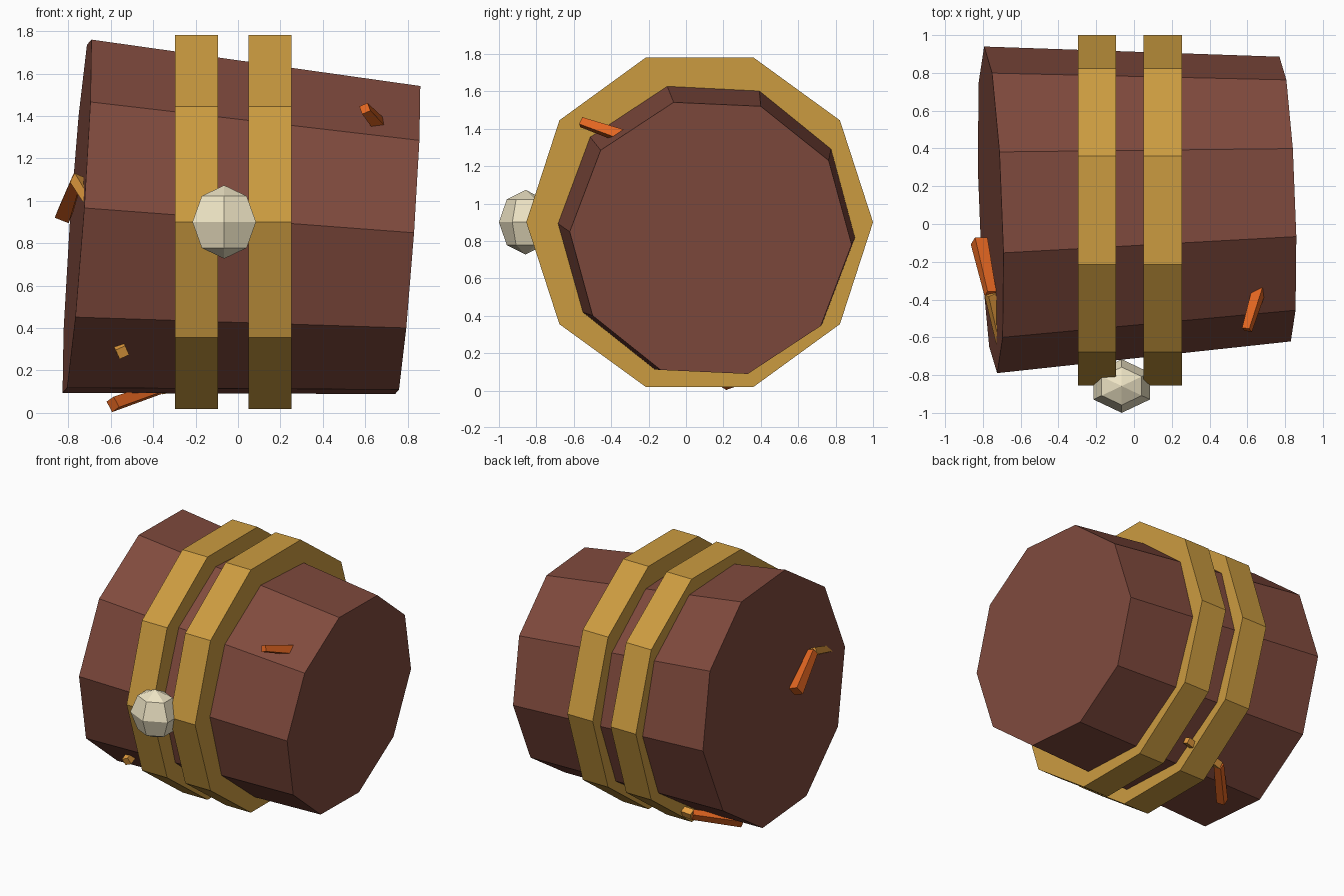
import bpy, bmesh, math
from mathutils import Vector

if "Cube" in bpy.data.objects:
    bpy.data.objects.remove(bpy.data.objects["Cube"])


def material(name, rgb):
    m = bpy.data.materials.new(name)
    m.diffuse_color = (*rgb, 1)
    m.use_nodes = True
    m.node_tree.nodes["Principled BSDF"].inputs["Base Color"].default_value = m.diffuse_color
    return m


BROWN = material("brown", (0.215, 0.068, 0.047))
GOLD = material("gold", (0.60, 0.33, 0.051))
ORANGE = material("orange", (0.75, 0.13, 0.015))
TAN = material("tan", (0.79, 0.34, 0.05))
CREAM = material("cream", (0.85, 0.77, 0.55))


def loft(name, stations, sides, mat, phase=0.0):
    """Flat-shaded solid through (centre, radius) stations on one straight axis."""
    pts = [(Vector(p), r) for p, r in stations]
    d = (pts[-1][0] - pts[0][0]).normalized()
    u = Vector((0, 0, 1)).cross(d)
    u = u.normalized() if u.length > 1e-4 else Vector((0, 1, 0))
    v = d.cross(u)
    bm = bmesh.new()
    rings = []
    for p, r in pts:
        angles = [math.radians(phase) + math.tau * i / sides for i in range(sides)]
        rings.append([bm.verts.new(p + r * (math.cos(a) * u + math.sin(a) * v)) for a in angles])
    for a, b in zip(rings, rings[1:]):
        for i in range(sides):
            j = (i + 1) % sides
            bm.faces.new((a[i], a[j], b[j], b[i]))
    if pts[0][1] > 0:
        bm.faces.new(rings[0][::-1])
    if pts[-1][1] > 0:
        bm.faces.new(rings[-1])
    bmesh.ops.remove_doubles(bm, verts=bm.verts[:], dist=1e-5)
    bmesh.ops.recalc_face_normals(bm, faces=bm.faces[:])
    mesh = bpy.data.meshes.new(name)
    bm.to_mesh(mesh)
    bm.free()
    mesh.materials.append(mat)
    ob = bpy.data.objects.new(name, mesh)
    bpy.context.collection.objects.link(ob)
    return ob


# Tapered, slightly tilted ten-sided body
loft("body", [((-0.759, 0.075, 0.927), 0.866), ((0.80, 0.132, 0.815), 0.755)], 10, BROWN, -2.6)

# Two upright hoops around the body
for name, x0, x1 in (("left_hoop", -0.297, -0.095), ("right_hoop", 0.05, 0.253)):
    loft(name, [((x0, 0.073, 0.90), 0.927), ((x1, 0.073, 0.90), 0.927)], 10, GOLD)

# Faceted knob on the front
R = 0.173
knob = loft("knob", [((0, 0, -R * math.cos(k * math.pi / 4)), R * math.sin(k * math.pi / 4) if k % 4 else 0)
                     for k in range(5)], 6, CREAM)
knob.location = (-0.065, -0.858, 0.90)
knob.scale = (1, 0.82, 1)

# Small tapered splinters: orange shaft, then a tan tip bending into the body
splinters = {
    "end": ((-0.82, -0.09, 0.935), 0.05, (-0.76, -0.37, 1.10), 0.035, (-0.70, -0.64, 1.0)),
    "under": ((-0.59, 0.20, 0.04), 0.04, (-0.36, 0.44, 0.12), 0.035, (-0.04, 0.49, 0.17)),
}
for name, (p0, r0, p1, r1, p2) in splinters.items():
    loft(name + "_splinter_shaft", [(p0, r0), (p1, r1)], 4, ORANGE, 20)
    loft(name + "_splinter_tip", [(p1, r1), (p2, 0.03)], 4, TAN, 20)
loft("upper_splinter_shaft", [((0.598, -0.56, 1.435), 0.03), ((0.69, -0.255, 1.33), 0.045)], 4, ORANGE, 20)
loft("lower_splinter_tip", [((-0.545, -0.50, 0.285), 0.035), ((-0.58, -0.25, 0.36), 0.04)], 4, TAN, 20)
